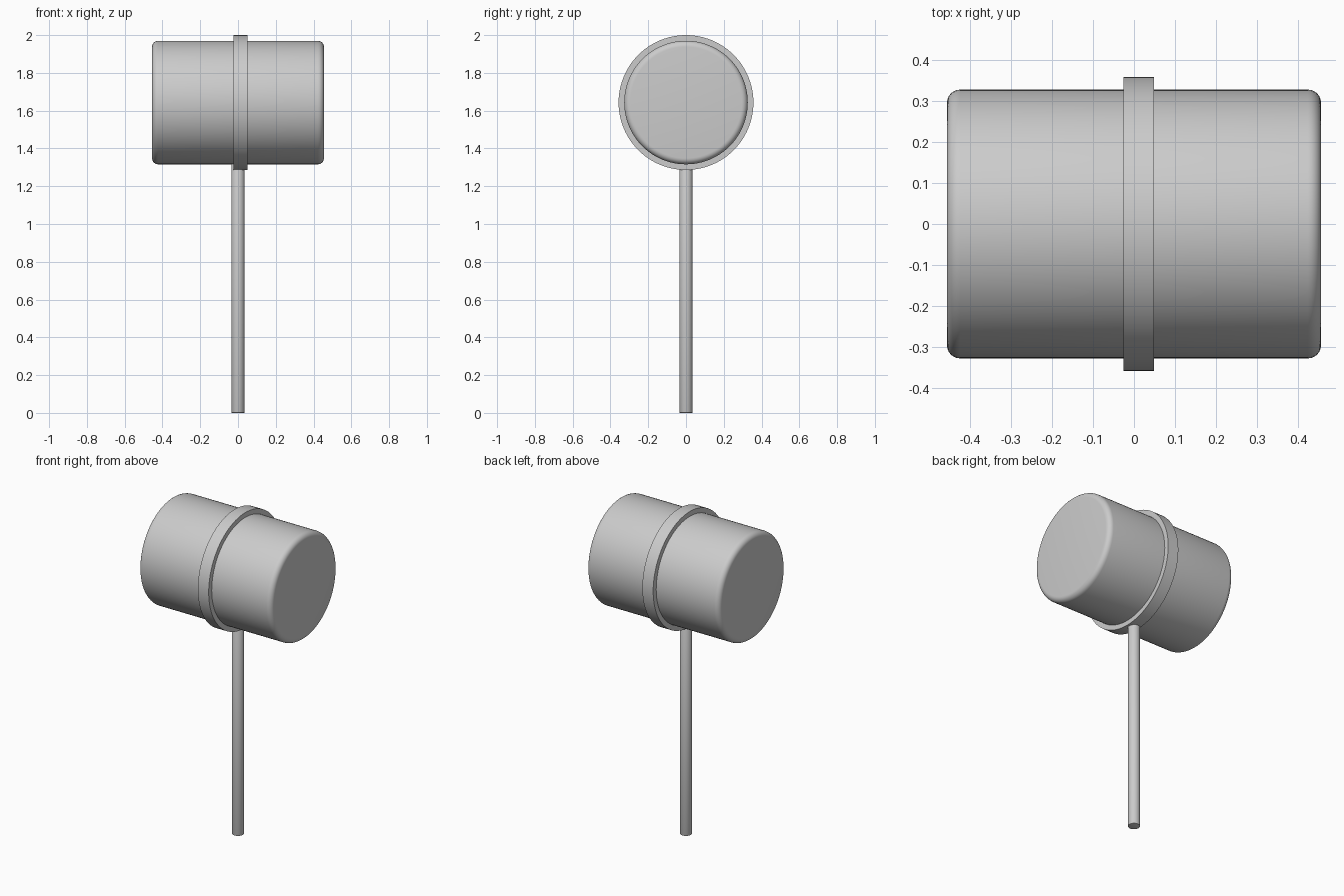
import bpy
from math import radians

if "Cube" in bpy.data.objects:
    bpy.data.objects.remove(bpy.data.objects["Cube"])

HEAD_Z = 1.643


def cylinder(name, radius, start, end, axis, sides, bevel=0.0, segments=4):
    """Cylinder spanning start..end along x (at head height) or z."""
    mid = (start + end) / 2
    along_x = axis == 'X'
    bpy.ops.mesh.primitive_cylinder_add(
        vertices=sides, radius=radius, depth=end - start,
        location=(mid, 0, HEAD_Z) if along_x else (0, 0, mid),
        rotation=(0, radians(90) if along_x else 0, 0))
    obj = bpy.context.object
    obj.name = name
    if bevel:
        mod = obj.modifiers.new("rounded_rims", 'BEVEL')
        mod.width = bevel
        mod.segments = segments
        mod.limit_method = 'ANGLE'
        mod.angle_limit = radians(40)
        bpy.ops.object.modifier_apply(modifier=mod.name)
    bpy.ops.object.shade_smooth_by_angle(angle=radians(35))
    return obj


# Mallet head with rounded rims
cylinder("mallet_head", 0.327, -0.455, 0.455, 'X', 96, 0.032, 6)

# Raised band, slightly off centre
cylinder("head_band", 0.357, -0.025, 0.049, 'X', 96)

# Handle, set into the underside of the head
cylinder("handle", 0.035, 0.0, 1.33, 'Z', 48, 0.003, 2)
